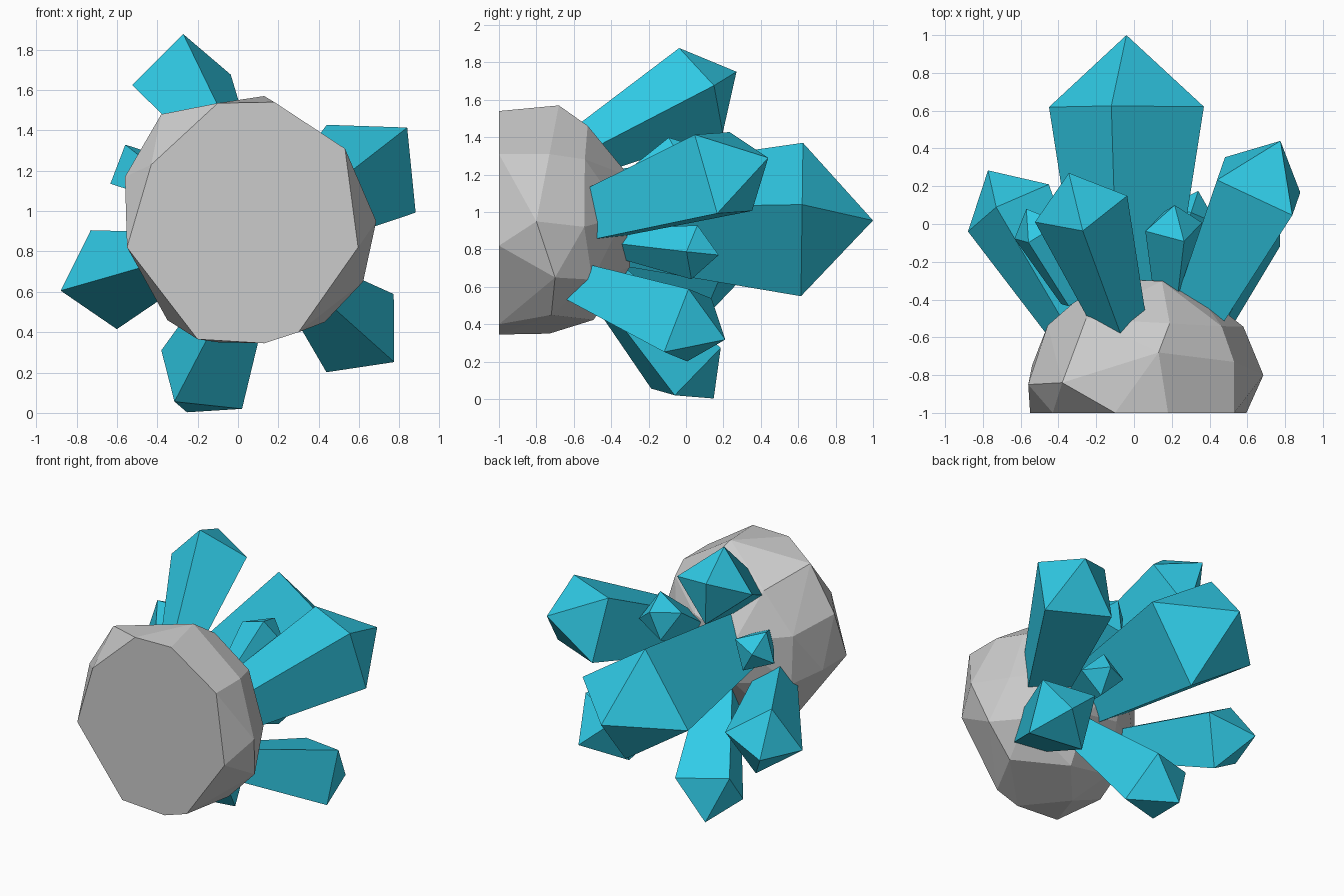
import bpy, bmesh, math, random
from mathutils import Vector

if "Cube" in bpy.data.objects:
    bpy.data.objects.remove(bpy.data.objects["Cube"])

random.seed(4)
cyan = bpy.data.materials.new("crystal_cyan")
cyan.diffuse_color = (0.03, 0.6, 0.8, 1)
cyan.use_nodes = True
cyan.node_tree.nodes["Principled BSDF"].inputs["Base Color"].default_value = cyan.diffuse_color


def finish(bm, name, mat=None):
    bmesh.ops.recalc_face_normals(bm, faces=bm.faces)
    me = bpy.data.meshes.new(name)
    bm.to_mesh(me)
    bm.free()
    ob = bpy.data.objects.new(name, me)
    bpy.context.collection.objects.link(ob)
    if mat:
        me.materials.append(mat)
    return ob


def crystal(name, center, corner, tip):
    """Square tapered shaft: shoulder centre, one shoulder corner, pointed tip."""
    c, v, t = Vector(center), Vector(corner), Vector(tip)
    axis = (t - c).normalized()
    u = v - c
    u -= axis * u.dot(axis)
    r = u.length
    w = axis.cross(u)
    bm = bmesh.new()

    def ring(origin, scale):
        return [bm.verts.new(origin + k * scale) for k in (u, w, -u, -w)]

    base = ring(c - axis * 2.9 * r, 0.54)
    shoulder = ring(c, 1.0)
    point = bm.verts.new(t)
    bm.faces.new(base)
    for i in range(4):
        j = (i + 1) % 4
        bm.faces.new((base[i], base[j], shoulder[j], shoulder[i]))
        bm.faces.new((shoulder[i], shoulder[j], point))
    return finish(bm, name, cyan)


# Rock: faceted dome, flat where it was cut at y = -1
cut_outline = [(-.1, 1.535), (.18, 1.54), (.53, 1.31), (.595, .82), (.30, .40),
               (.13, .345), (-.2, .365), (-.55, .82), (-.43, 1.23)]
widest = [(.13, -.68, 1.57), (-.38, -.84, 1.48), (-.56, -.85, 1.17), (-.54, -.75, .81),
          (-.35, -.75, .46), (-.1, -.73, .35), (.43, -.72, .45), (.62, -.7, .65),
          (.685, -.8, .95), (.53, -.73, 1.31)]
points = [(x, -1, z) for x, z in cut_outline] + widest
for count, radius, y in ((9, .53, -.52), (5, .26, -.31)):
    for i in range(count):
        a = math.tau * (i + random.uniform(-.15, .15)) / count
        points.append((.05 + radius * math.cos(a), y + random.uniform(-.03, .03),
                       .95 + radius * math.sin(a)))
bm = bmesh.new()
for p in points:
    bm.verts.new(p)
hull = bmesh.ops.convex_hull(bm, input=bm.verts)
loose = [v for v in bm.verts if not v.link_faces]
bmesh.ops.delete(bm, geom=loose, context='VERTS')
bmesh.ops.dissolve_limit(bm, angle_limit=math.radians(3), verts=bm.verts, edges=bm.edges)
finish(bm, "rock_base")

# Crystals: shoulder centre, shoulder corner, tip
crystal("crystal_main", (-.04, .62, .96), (-.12, .62, 1.37), (-.04, 1.0, .955))
crystal("crystal_top", (-.28, .08, 1.65), (-.27, -.04, 1.875), (-.345, .27, 1.75))
crystal("crystal_right_upper", (.66, .2, 1.21), (.84, .05, 1.415), (.775, .44, 1.29))
crystal("crystal_left", (-.665, .085, .66), (-.73, .09, .905), (-.773, .284, .628))
crystal("crystal_right_lower", (.605, .01, .395), (.77, .01, .59), (.69, .21, .318))
crystal("crystal_bottom", (-.18, 0, .165), (.02, -.06, .02), (-.253, .148, .003))
crystal("small_crystal_left", (-.51, -.035, 1.205), (-.56, -.095, 1.33), (-.57, .08, 1.24))
crystal("small_crystal_top", (.21, -.015, 1.27), (.265, -.09, 1.40), (.215, .10, 1.337))
crystal("small_crystal_right", (.30, .045, .785), (.30, .055, .93), (.34, .175, .77))
